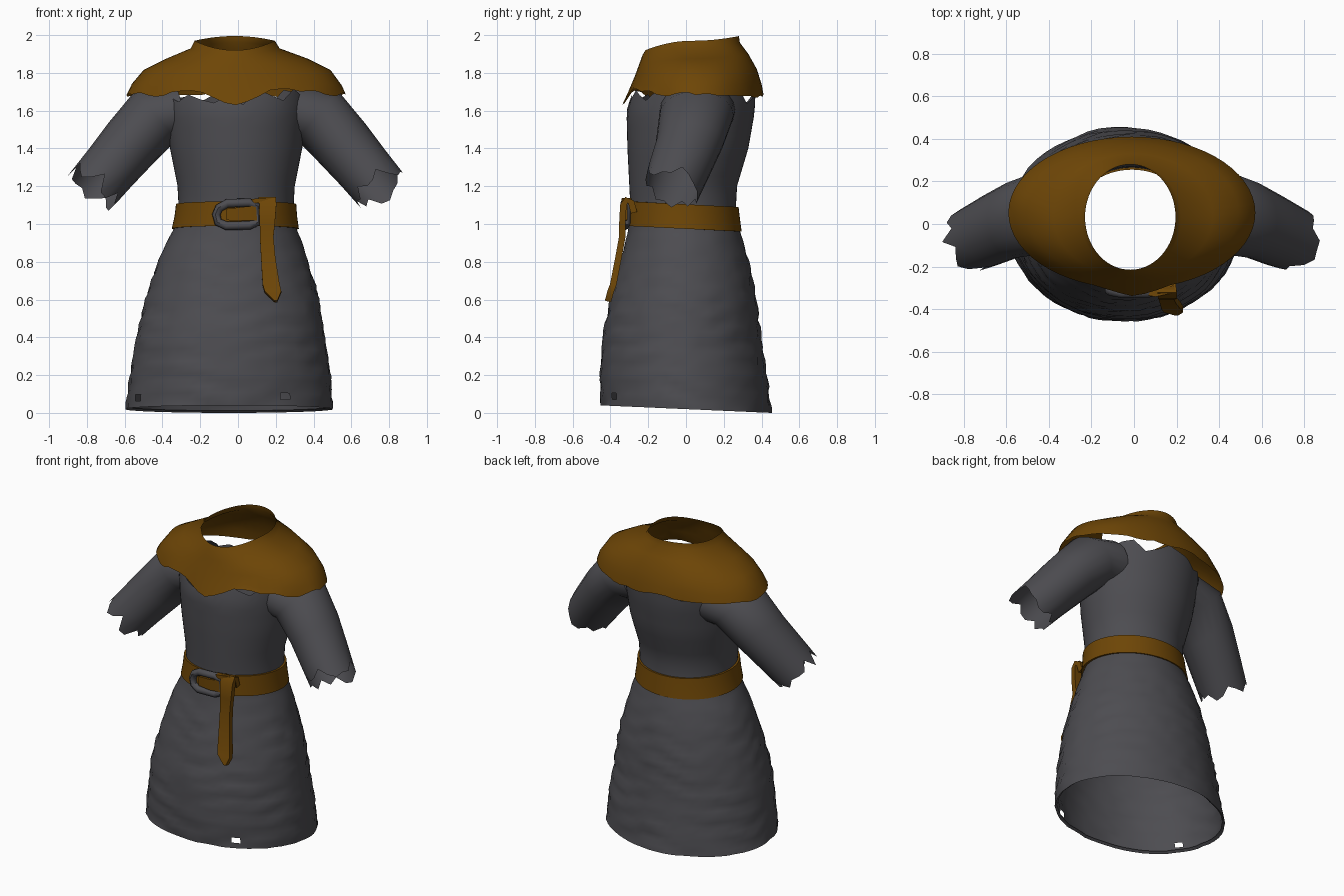
import bpy, bmesh, random
from math import sin, cos, pi
from mathutils import Vector

if "Cube" in bpy.data.objects:
    bpy.data.objects.remove(bpy.data.objects["Cube"])
random.seed(4)
COLS = 60


def material(name, rgb):
    m = bpy.data.materials.new(name)
    m.diffuse_color = (*rgb, 1)
    m.use_nodes = True
    bsdf = m.node_tree.nodes["Principled BSDF"]
    bsdf.inputs["Base Color"].default_value = (*rgb, 1)
    bsdf.inputs["Roughness"].default_value = 0.9
    return m


grey = material("grey cloth", (0.074, 0.073, 0.082))
brown = material("brown leather", (0.155, 0.061, 0.002))


def finish(obj, mat, angle=0.8):
    obj.data.materials.append(mat)
    bpy.ops.object.select_all(action="DESELECT")
    obj.select_set(True)
    bpy.context.view_layer.objects.active = obj
    bpy.ops.object.shade_smooth_by_angle(angle=angle)
    return obj


def loft(name, rings, mat, caps=False, holes=(), angle=0.8):
    """Skin a list of closed rings; holes lists (row, column) faces left out."""
    bm = bmesh.new()
    rows = [[bm.verts.new(p) for p in ring] for ring in rings]
    n = len(rows[0])
    for r in range(len(rows) - 1):
        for i in range(n):
            if (r, i) not in holes:
                j = (i + 1) % n
                bm.faces.new((rows[r][i], rows[r][j], rows[r + 1][j], rows[r + 1][i]))
    if caps:
        bm.faces.new(rows[0])
        bm.faces.new(rows[-1])
        bmesh.ops.recalc_face_normals(bm, faces=bm.faces)
    mesh = bpy.data.meshes.new(name)
    bm.to_mesh(mesh)
    bm.free()
    obj = bpy.data.objects.new(name, mesh)
    bpy.context.collection.objects.link(obj)
    return finish(obj, mat, angle)


def oval(x0, x1, y0, y1, a, grow=0.0):
    """Point on an oval given by its extents."""
    return ((x0 + x1) / 2 + ((x1 - x0) / 2 + grow) * cos(a),
            (y0 + y1) / 2 + ((y1 - y0) / 2 + grow) * sin(a))


# Body outline: height, then right, left, front and back extents
BODY = [(0, -.60, .505, -.455, .455), (.2, -.57, .49, -.455, .43),
        (.4, -.54, .46, -.44, .40), (.6, -.49, .43, -.40, .375),
        (.8, -.425, .37, -.35, .335), (.9, -.38, .34, -.32, .305),
        (1, -.325, .30, -.30, .275), (1.1, -.315, .295, -.295, .265),
        (1.2, -.32, .30, -.30, .27), (1.4, -.36, .34, -.31, .33),
        (1.6, -.385, .36, -.315, .365), (1.8, -.39, .37, -.25, .37)]
ANGLES = [2 * pi * i / COLS for i in range(COLS)]


def body_point(z, a, grow=0.0, lift=0.0):
    for low, high in zip(BODY, BODY[1:]):
        if z <= high[0]:
            t = (z - low[0]) / (high[0] - low[0])
            ext = [p + (q - p) * t for p, q in zip(low[1:], high[1:])]
            return Vector((*oval(*ext, a, grow), z + lift))


# Skirt: open bell with faint broken folds and a few tears near the hem
skirt = []
ROWS = 30
for r in range(ROWS + 1):
    t = r / ROWS
    ring = []
    for a in ANGLES:
        fold = 0.0045 * sin(18 * pi * t + 2 * sin(3 * a) + sin(7 * a)) * cos(2 * a + 5 * t)
        fold += random.uniform(-0.004, 0.004)
        z = 0.02 + 1.03 * t
        ring.append(body_point(z, a, fold * min(1, 3 * (1 - t)), -0.02 * sin(a) * (1 - t)))
    skirt.append(ring)
# rolled inner lip of the hem
lip = [Vector((p.x * 0.97, p.y * 0.97, p.z + 0.012)) for p in skirt[0]]
tears = {(2, 34), (2, 50)}
loft("tunic_skirt", [lip] + skirt, grey, holes=tears)

# Torso: open tube with a torn upper edge
tops = [1.675 + random.uniform(-0.045, 0.045) for a in ANGLES[::2]]
torso = []
for r in range(13):
    t = r / 12
    ring = []
    for i, a in enumerate(ANGLES):
        j = i // 2
        top = tops[j] if i % 2 == 0 else (tops[j] + tops[(j + 1) % len(tops)]) / 2
        top = 1.66 + (top - 1.66) * max(0, 4 * t - 3)
        ring.append(body_point(1.05 + (top - 1.05) * t, a))
    torso.append(ring)
loft("tunic_torso", torso, grey)

# Sleeves: forward-leaning tubes with ragged cuffs
SIDES = 20
STATIONS = [((.27, .06, 1.60), (.30, .95), .16, .20),
            ((.42, .055, 1.575), (.66, .75), .17, .197),
            ((.55, .02, 1.43), (.77, .64), .16, .18),
            ((.66, -.03, 1.30), (.77, .64), .15, .17),
            ((.752, -.075, 1.19), (.77, .64), .145, .155)]
CUFF = Vector((.31, -.13, -.38)).normalized()
for side, label in ((1, "left"), (-1, "right")):
    rings = []
    for k, (c, up, ru, rv) in enumerate(STATIONS):
        ring = []
        for s in range(SIDES):
            a = 2 * pi * s / SIDES
            p = Vector(c) + Vector((up[0], 0, up[1])) * ru * cos(a) + Vector((0, rv * sin(a), 0))
            if k == len(STATIONS) - 1:
                p += CUFF * (random.uniform(-0.045, 0.045) + 0.05 * sin(a) - 0.005)
            p.x = side * p.x - (0.015 if side < 0 else 0)
            ring.append(p)
        rings.append(ring if side < 0 else ring[::-1])
    loft(label + "_sleeve", rings, grey)

# Mantle: collar and shoulder cape; extents, then front, side and back heights
MANTLE = [(-.59, .57, -.305, .41, 1.705, 1.68, 1.685),
          (-.565, .55, -.29, .40, 1.735, 1.735, 1.74),
          (-.50, .49, -.27, .375, 1.785, 1.815, 1.82),
          (-.38, .37, -.25, .33, 1.84, 1.875, 1.90),
          (-.25, .22, -.23, .285, 1.895, 1.93, 1.96),
          (-.23, .195, -.215, .28, 1.92, 1.97, 1.995)]
rings = []
for k, (x0, x1, y0, y1, front, mid, back) in enumerate(MANTLE):
    ring = []
    jag = 0
    for i, a in enumerate(ANGLES):
        x, y = oval(x0, x1, y0, y1, a)
        z = mid + ((back if y > 0.03 else front) - mid) * sin(a) ** 2
        if k < 2:
            # pointed front and uneven hem
            weight = 1 - k / 2
            if sin(a) < 0:
                tip = weight * max(0, 1 - abs(x) / 0.17)
                z -= 0.08 * tip
                y -= 0.035 * tip
            if i % 3 == 0:
                jag = random.uniform(-0.017, 0.017)
            z += weight * jag * (1 if i % 3 else 0.4)
        ring.append(Vector((x, y, z)))
    rings.append(ring)
loft("shoulder_mantle", rings, brown)

# Belt: snug band, dipping at the back
belt = []
for z, grow in ((.975, -.01), (.975, .012), (1.04, .015), (1.105, .013), (1.105, -.01)):
    belt.append([body_point(z, a, grow, -0.015 * sin(a)) for a in ANGLES])
loft("belt", belt, brown)


def ribbon(name, path, widths, across, thick, mat):
    """Flat strap along a path, widened in the across direction."""
    across = Vector(across)
    points = [Vector(p) for p in path]
    rings = []
    for k, p in enumerate(points):
        along = points[min(k + 1, len(points) - 1)] - points[max(k - 1, 0)]
        out = along.cross(across).normalized() * thick
        w = across * widths[k]
        rings.append([p - w - out, p + w - out, p + w + out, p - w + out])
    return loft(name, rings, mat, caps=True, angle=0.6)


# Hanging strap folded over the belt
ribbon("hanging_strap",
       [(.15, -.275, 1.06), (.15, -.29, 1.115), (.155, -.315, 1.127), (.158, -.332, 1.10),
        (.155, -.337, 1.0), (.152, -.338, .93), (.16, -.358, .82), (.175, -.385, .68),
        (.185, -.40, .64), (.20, -.413, .59)],
       [.045, .046, .046, .045, .04, .036, .038, .045, .044, .008],
       (1, 0, 0), .017, brown)

# Belt end passing through the buckle, and the loop above it
ribbon("belt_tongue", [(-.06, -.32, 1.05), (.03, -.335, 1.055), (.14, -.32, 1.06)],
       [.03, .036, .04], (0, 0, 1), .01, brown)
ribbon("strap_loop", [(.05, -.315, 1.118), (.10, -.325, 1.124), (.19, -.305, 1.124)],
       [.008, .012, .014], (0, 0, 1), .017, brown)

# Buckle: rounded frame bent around the belt
curve = bpy.data.curves.new("buckle", "CURVE")
curve.dimensions = "3D"
curve.bevel_depth = 0.023
curve.bevel_resolution = 2
spline = curve.splines.new("POLY")
outline = [(-.115, 1.05), (-.10, 1.085), (-.055, 1.11), (.06, 1.113), (.10, 1.095),
           (.105, 1.01), (.06, .993), (-.06, .99), (-.105, 1.01)]
spline.points.add(len(outline) - 1)
for point, (x, z) in zip(spline.points, outline):
    point.co = (x, -0.328 + 1.2 * x * x, z, 1)
spline.use_cyclic_u = True
temp = bpy.data.objects.new("buckle_path", curve)
bpy.context.collection.objects.link(temp)
mesh = bpy.data.meshes.new_from_object(temp.evaluated_get(bpy.context.evaluated_depsgraph_get()))
bpy.data.objects.remove(temp)
buckle = bpy.data.objects.new("buckle", mesh)
bpy.context.collection.objects.link(buckle)
mesh.materials.clear()
finish(buckle, grey)
